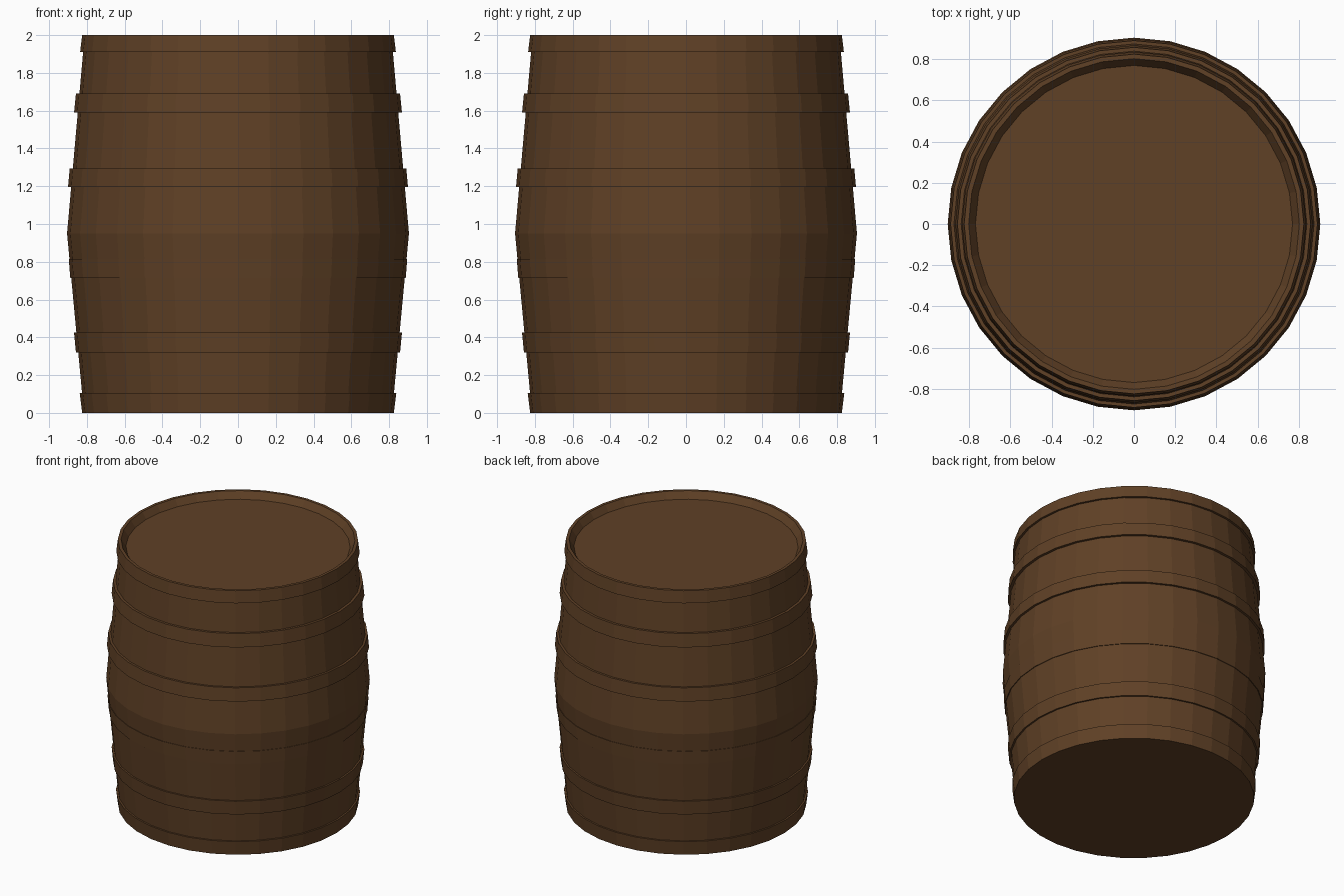
import bpy, bmesh, math

if "Cube" in bpy.data.objects:
    bpy.data.objects.remove(bpy.data.objects["Cube"])

SIDES = 32

wood = bpy.data.materials.new("dark_brown_wood")
wood.diffuse_color = (0.115, 0.052, 0.019, 1.0)
wood.use_nodes = True
wood.node_tree.nodes["Principled BSDF"].inputs["Base Color"].default_value = wood.diffuse_color


def lathe(name, profile):
    """Revolve (radius, z) points around z; a zero radius closes to a point-free disc."""
    bm = bmesh.new()
    rings = []
    for r, z in profile:
        rings.append([bm.verts.new((r * math.cos(2 * math.pi * i / SIDES),
                                    r * math.sin(2 * math.pi * i / SIDES), z))
                      for i in range(SIDES)])
    for a, b in zip(rings, rings[1:]):
        for i in range(SIDES):
            j = (i + 1) % SIDES
            bm.faces.new((a[i], a[j], b[j], b[i]))
    return bm, rings, name


def finish(bm, name):
    mesh = bpy.data.meshes.new(name)
    bm.to_mesh(mesh)
    bm.free()
    mesh.materials.append(wood)
    obj = bpy.data.objects.new(name, mesh)
    bpy.context.collection.objects.link(obj)
    return obj


def stave_radius(z):
    """Double-cone bulge, widest at z = 0.95."""
    if z > 0.95:
        return 0.905 - (z - 0.95) * 0.0885
    return 0.905 - (0.95 - z) * 0.094


# Hoops: bottom z, top z, bottom radius, top radius
hoops = [
    (0.00, 0.105, 0.825, 0.838),
    (0.32, 0.425, 0.858, 0.868),
    (0.715, 0.815, 0.888, 0.896),
    (1.195, 1.295, 0.900, 0.891),
    (1.59, 1.69, 0.868, 0.858),
    (1.91, 2.00, 0.836, 0.825),
]

# Outer wall: staves stepping out at every hoop, then the rim and recessed lid
profile = []
for z0, z1, r0, r1 in hoops:
    if z0 > 0:
        profile.append((stave_radius(z0), z0))
    profile += [(r0, z0), (r1, z1)]
    if z1 < 2:
        profile.append((stave_radius(z1), z1))
    if z1 == 0.815:
        profile.append((0.905, 0.95))      # widest point of the belly
profile += [(0.803, 2.0), (0.77, 1.95)]    # rim and its sloping inner wall

bm, rings, name = lathe("barrel", profile)
bm.faces.new(list(reversed(rings[0])))     # base
bm.faces.new(rings[-1])                    # recessed lid
finish(bm, name)
